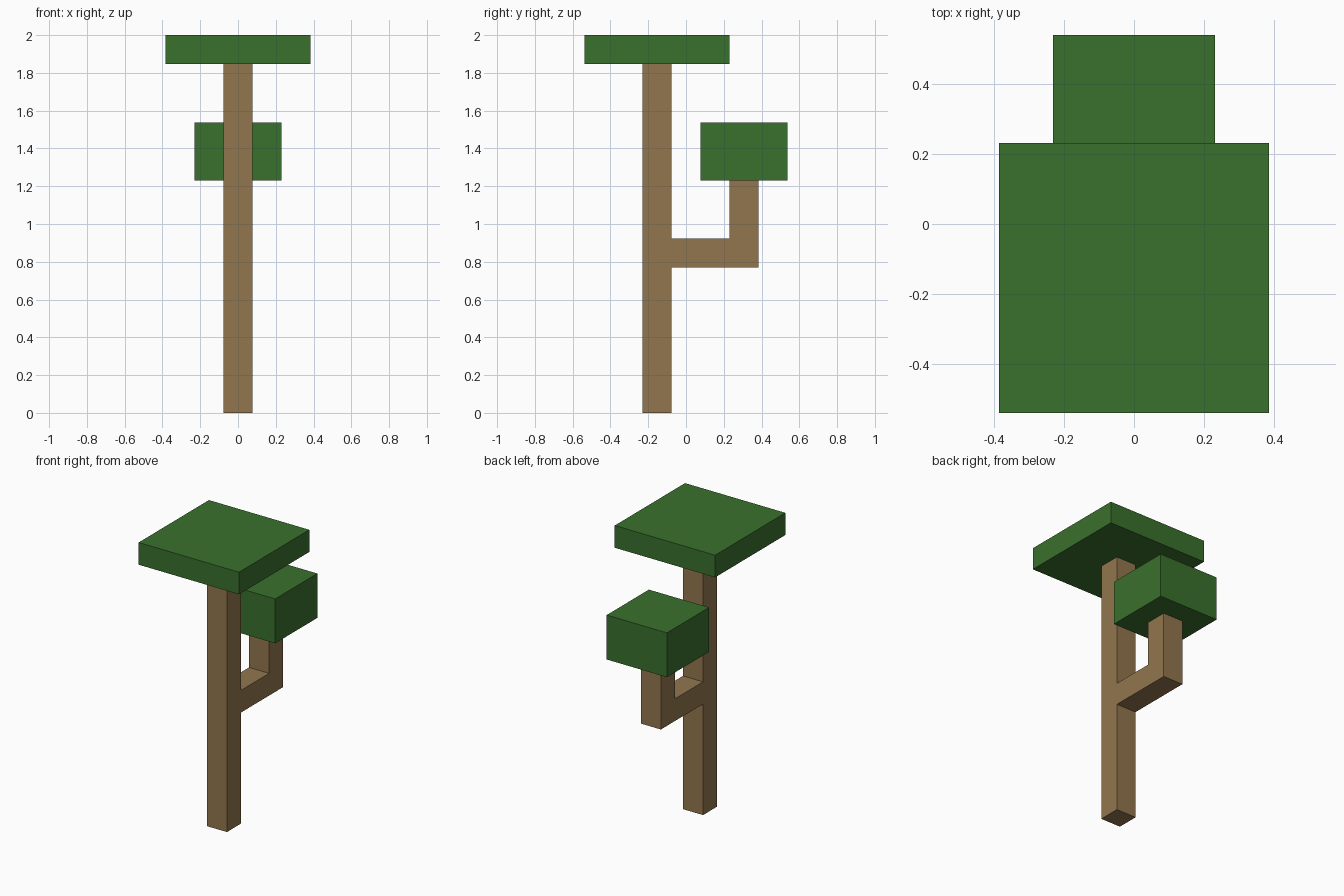
import bpy
import bmesh
from mathutils import Vector

U = 2 / 13  # block size: the tree is thirteen blocks tall

cube = bpy.data.objects.get("Cube")
if cube:
    bpy.data.objects.remove(cube, do_unlink=True)


def make_material(name, rgb):
    mat = bpy.data.materials.new(name)
    mat.use_nodes = True
    mat.diffuse_color = (*rgb, 1)
    bsdf = next(n for n in mat.node_tree.nodes if n.type == "BSDF_PRINCIPLED")
    bsdf.inputs["Base Color"].default_value = (*rgb, 1)
    return mat


def extrude_profile(name, profile, width, mat):
    """Extrude a side profile of (y, z) blocks across x, centred on x = 0."""
    bm = bmesh.new()
    face = bm.faces.new([bm.verts.new((-width / 2 * U, y * U, z * U)) for y, z in profile])
    new = bmesh.ops.extrude_face_region(bm, geom=[face])["geom"]
    moved = [v for v in new if isinstance(v, bmesh.types.BMVert)]
    bmesh.ops.translate(bm, verts=moved, vec=Vector((width * U, 0, 0)))
    bmesh.ops.recalc_face_normals(bm, faces=bm.faces[:])
    mesh = bpy.data.meshes.new(name)
    bm.to_mesh(mesh)
    bm.free()
    mesh.materials.append(mat)
    obj = bpy.data.objects.new(name, mesh)
    bpy.context.collection.objects.link(obj)
    return obj


def block(name, y0, y1, z0, z1, width, mat):
    return extrude_profile(name, [(y0, z0), (y1, z0), (y1, z1), (y0, z1)], width, mat)


bark = make_material("bark brown", (0.287, 0.181, 0.076))
leaf = make_material("leaf green", (0.042, 0.162, 0.026))

# Trunk and the elbow branch behind it
block("trunk", -1.5, -0.5, 0, 12, 1, bark)
elbow = [(-0.5, 5), (2.5, 5), (2.5, 8), (1.5, 8), (1.5, 6), (-0.5, 6)]
extrude_profile("branch", elbow, 1, bark)

# Leaf canopies
block("top_canopy", -3.5, 1.5, 12, 13, 5, leaf)
block("branch_canopy", 0.5, 3.5, 8, 10, 3, leaf)
